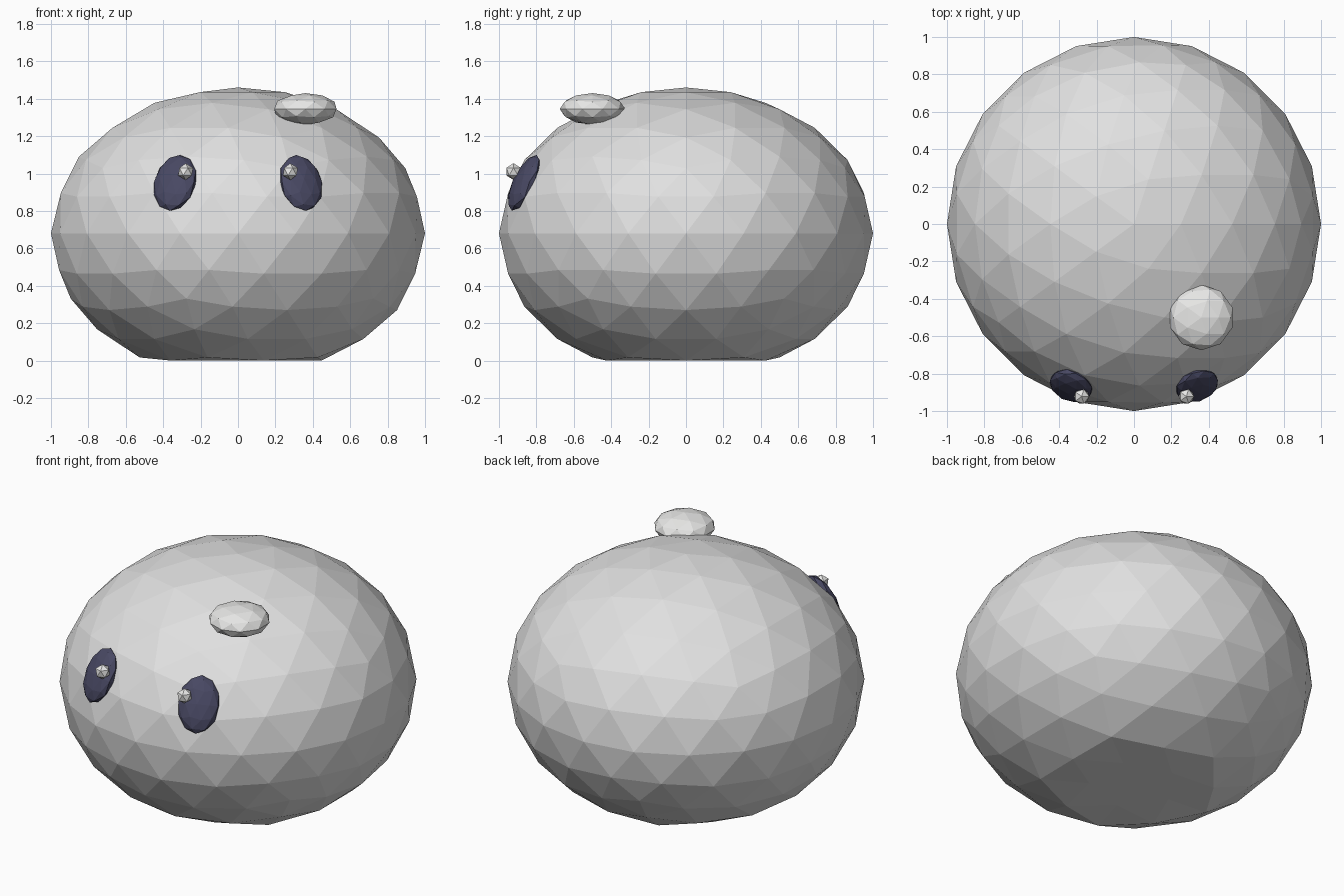
import bpy
from mathutils import Vector

cube = bpy.data.objects.get("Cube")
if cube:
    bpy.data.objects.remove(cube, do_unlink=True)


def make_material(name, colour):
    mat = bpy.data.materials.new(name)
    mat.use_nodes = True
    mat.diffuse_color = (*colour, 1)
    mat.node_tree.nodes["Principled BSDF"].inputs["Base Color"].default_value = (*colour, 1)
    return mat


def ball(name, centre, radii, detail, mat, outward=None):
    """Faceted ellipsoid; its -y side can be turned to face outward."""
    bpy.ops.mesh.primitive_ico_sphere_add(subdivisions=detail, radius=1, location=centre)
    obj = bpy.context.object
    obj.name = name
    for v in obj.data.vertices:
        v.co = [c * r for c, r in zip(v.co, radii)]
    if outward:
        obj.rotation_euler = outward.to_track_quat('-Y', 'Z').to_euler()
    obj.data.materials.append(mat)
    return obj


body_grey = make_material("pale grey", (0.75, 0.75, 0.75))
white = make_material("soft white", (0.86, 0.86, 0.85))
navy = make_material("dark navy", (0.065, 0.065, 0.125))

# Squashed body, flattened where it rests on the ground
BODY_Z, BODY_HEIGHT = 0.68, 0.78
body = ball("body", (0, 0, BODY_Z), (1, 1, BODY_HEIGHT), 3, body_grey)
for v in body.data.vertices:
    v.co.z = max(v.co.z, -BODY_Z)

# Small flat bump on the top of the head
ball("head_bump", (0.36, -0.5, 1.345), (0.175, 0.175, 0.085), 2, white)

# Oval eyes lying on the body surface, each with a glint
for side, sign in (("left", 1), ("right", -1)):
    centre = Vector((sign * 0.337, -0.865, 0.95))
    normal = Vector((centre.x, centre.y, (centre.z - BODY_Z) / BODY_HEIGHT ** 2))
    ball(side + "_eye", centre, (0.12, 0.05, 0.165), 2, navy, normal)
    ball(side + "_eye_glint", (sign * 0.28, -0.922, 1.01), (0.045,) * 3, 1, white)
